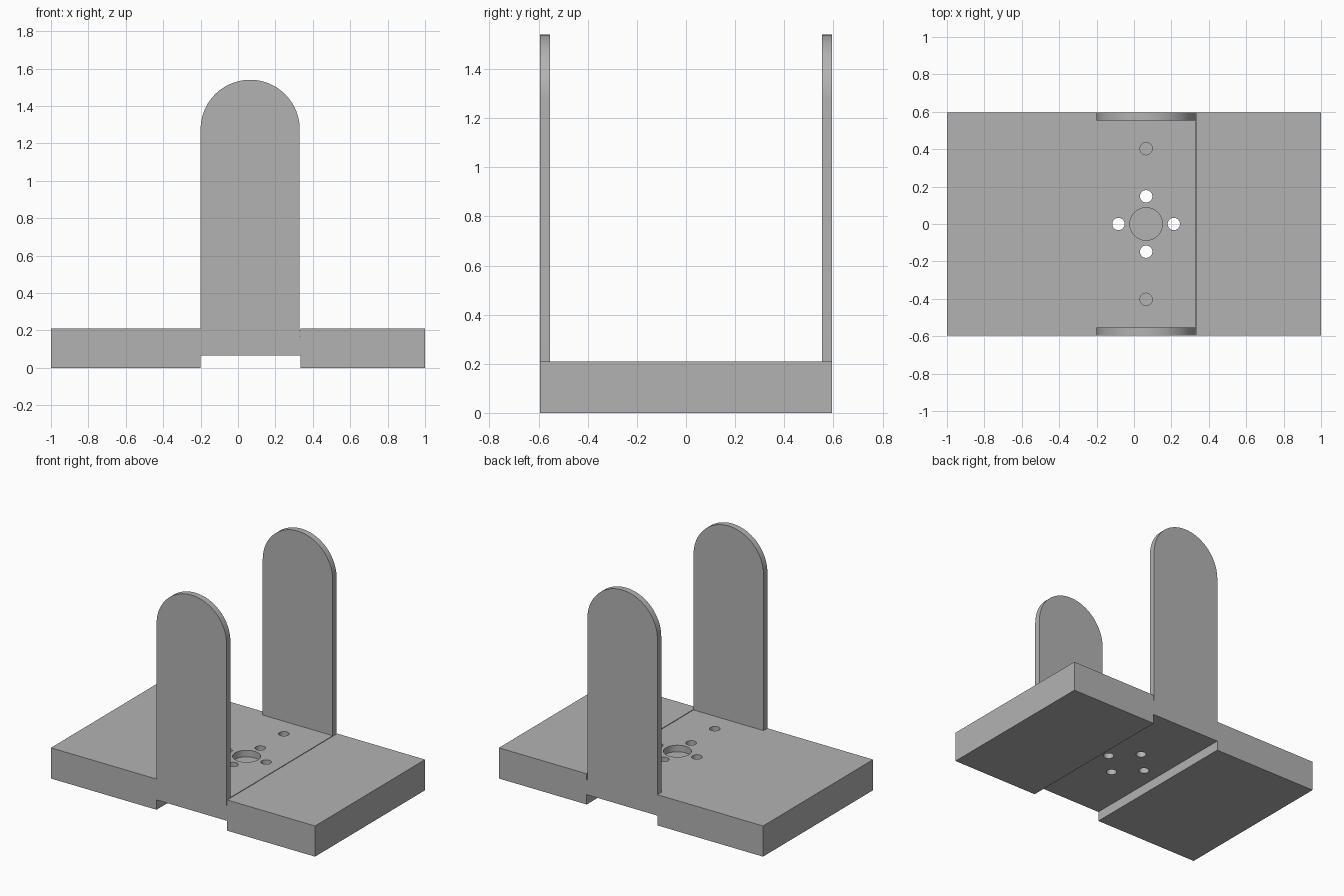
import bpy, bmesh, math
from mathutils import Matrix, Vector

if "Cube" in bpy.data.objects:
    bpy.data.objects.remove(bpy.data.objects["Cube"])

# Main dimensions
CX = 0.065              # centre line of the arms and hole pattern
R = 0.265               # arm half width and tip radius
HALF_Y = 0.595
TOP = 0.21              # top of the plate
ARM = 0.042             # arm thickness
ARC_Z = 1.275           # centre height of the rounded tip

grey = bpy.data.materials.new("Light grey")
grey.use_nodes = True
colour = (0.45, 0.45, 0.45, 1)
grey.diffuse_color = colour
grey.node_tree.nodes["Principled BSDF"].inputs["Base Color"].default_value = colour


def finish(name, bm):
    bmesh.ops.recalc_face_normals(bm, faces=bm.faces)
    mesh = bpy.data.meshes.new(name)
    bm.to_mesh(mesh)
    bm.free()
    mesh.materials.append(grey)
    obj = bpy.data.objects.new(name, mesh)
    bpy.context.collection.objects.link(obj)
    return obj


def extrude_y(name, profile, y0, y1):
    """Solid from an (x, z) outline, extruded along y."""
    bm = bmesh.new()
    face = bm.faces.new([bm.verts.new((x, y0, z)) for x, z in profile])
    ext = bmesh.ops.extrude_face_region(bm, geom=[face])
    moved = [g for g in ext["geom"] if isinstance(g, bmesh.types.BMVert)]
    bmesh.ops.translate(bm, vec=Vector((0, y1 - y0, 0)), verts=moved)
    return finish(name, bm)


def hole_cutter(name, x, y, radius, bottom):
    """Vertical cylinder from bottom to above the plate."""
    top = TOP + 0.05
    bm = bmesh.new()
    bmesh.ops.create_cone(bm, cap_ends=True, segments=48, radius1=radius,
                          radius2=radius, depth=top - bottom,
                          matrix=Matrix.Translation((x, y, (top + bottom) / 2)))
    return finish(name, bm)


def combine(target, tool, operation):
    """Apply a boolean and discard the tool."""
    mod = target.modifiers.new(tool.name, 'BOOLEAN')
    mod.operation, mod.solver, mod.object = operation, 'EXACT', tool
    bpy.context.view_layer.objects.active = target
    bpy.ops.object.modifier_apply(modifier=mod.name)
    bpy.data.objects.remove(tool)


# Plate with a channel underneath and a narrow groove on top
left, right, slot = CX - R, CX + R, CX + R + 0.005
plate = extrude_y("bracket_plate_with_arms", [
    (-1, 0), (left, 0), (left, 0.067), (slot, 0.067), (slot, 0), (1, 0),
    (1, TOP), (slot, TOP), (slot, 0.17), (right, 0.17), (right, TOP),
    (-1, TOP)], -HALF_Y, HALF_Y)

# Two round-topped arms, fused flush with the plate ends
arc = [(CX + R * math.cos(math.pi * i / 48), ARC_Z + R * math.sin(math.pi * i / 48))
       for i in range(49)]
outline = [(left, 0.12), (right, 0.12)] + arc
for name, y0 in (("front_arm", -HALF_Y), ("back_arm", HALF_Y - ARM)):
    combine(plate, extrude_y(name, outline, y0, y0 + ARM), 'UNION')

# Centre recess, four through holes around it, two blind outer holes
holes = [("centre_recess", CX, 0, 0.087, TOP - 0.045)]
for sign in (-1, 1):
    holes.append(("side_hole", CX + sign * 0.148, 0, 0.033, -0.1))
    holes.append(("inner_hole", CX, sign * 0.148, 0.033, -0.1))
    holes.append(("outer_hole", CX, sign * 0.403, 0.033, TOP - 0.045))
for hole in holes:
    combine(plate, hole_cutter(*hole), 'DIFFERENCE')

# Smooth the curved walls, keep the edges sharp
bpy.ops.object.select_all(action='DESELECT')
plate.select_set(True)
bpy.context.view_layer.objects.active = plate
bpy.ops.object.shade_smooth_by_angle(angle=math.radians(30))
